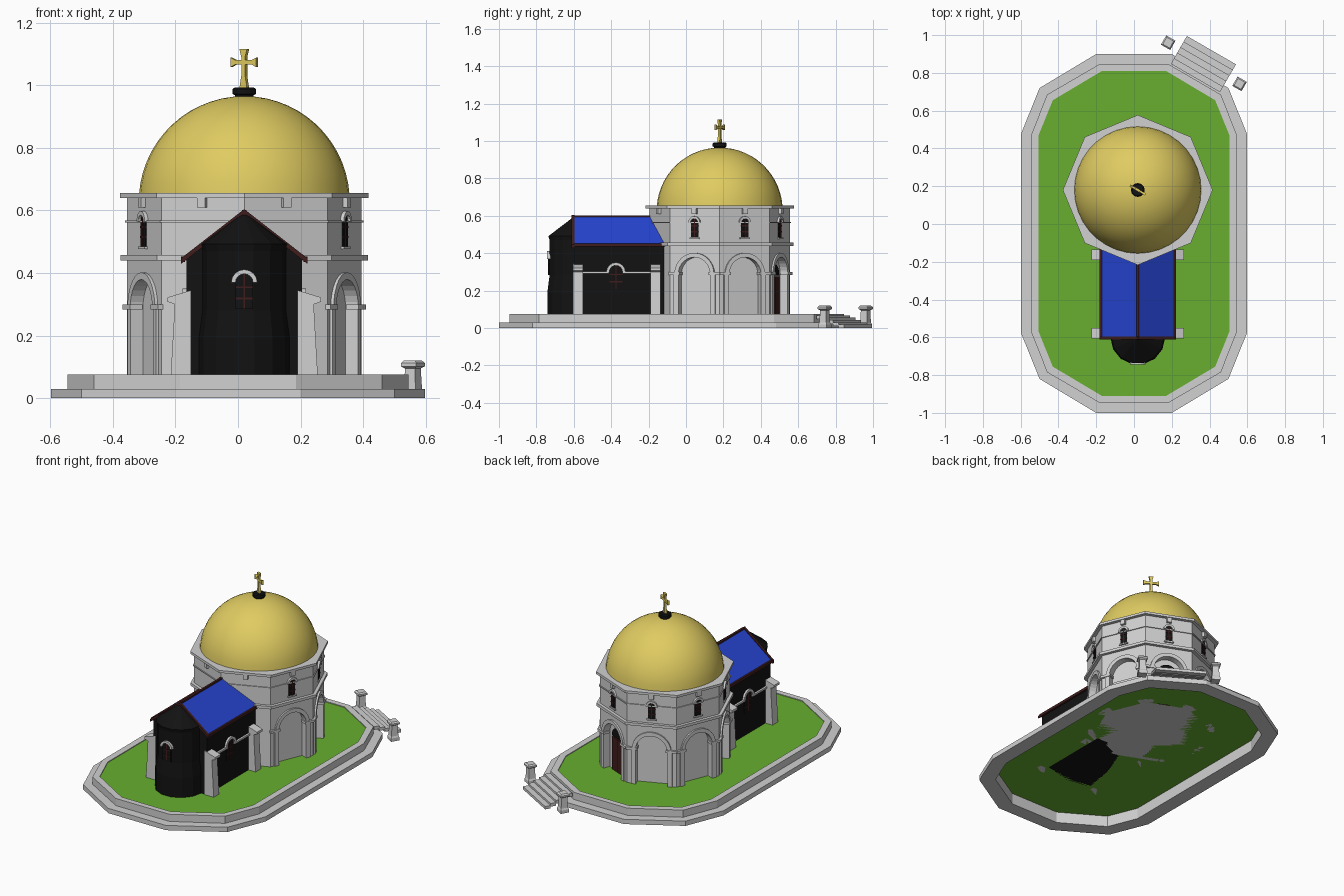
import bpy, bmesh
from math import sin, cos, pi, radians
from mathutils import Matrix, Vector

if "Cube" in bpy.data.objects:
    bpy.data.objects.remove(bpy.data.objects["Cube"])


def material(name, rgb):
    m = bpy.data.materials.new(name)
    m.use_nodes = True
    m.diffuse_color = (*rgb, 1)
    bsdf = m.node_tree.nodes["Principled BSDF"]
    bsdf.inputs["Base Color"].default_value = (*rgb, 1)
    bsdf.inputs["Roughness"].default_value = 0.8
    return m


STONE = material("pale stone", (0.64, 0.64, 0.64))
GOLD = material("gold", (0.74, 0.60, 0.12))
GRASS = material("grass green", (0.14, 0.43, 0.03))
BLUE = material("roof blue", (0.02, 0.06, 0.66))
BLACK = material("black wall", (0.006, 0.006, 0.006))
BROWN = material("dark red brown", (0.05, 0.012, 0.012))

CX, CY = 0.02, 0.18          # drum centre
GROUND = 0.07


def finish(name, bm, mat):
    bmesh.ops.recalc_face_normals(bm, faces=bm.faces)
    me = bpy.data.meshes.new(name)
    bm.to_mesh(me)
    bm.free()
    me.materials.append(mat)
    ob = bpy.data.objects.new(name, me)
    bpy.context.collection.objects.link(ob)
    return ob


def frame(x, y, deg, out=0.0):
    """Local x along the wall, local y outward at angle deg, z up."""
    a = radians(deg)
    m = Matrix(((sin(a), cos(a), 0), (-cos(a), sin(a), 0), (0, 0, 1))).to_4x4()
    m.translation = (x + out * cos(a), y + out * sin(a), 0)
    return m


def plate(name, pts, y0, y1, mat, m=None):
    """Extrude an (x, z) outline along local y."""
    m = m or Matrix()
    bm = bmesh.new()
    a, b = [[bm.verts.new(m @ Vector((x, y, z))) for x, z in pts] for y in (y0, y1)]
    bm.faces.new(a)
    bm.faces.new(b[::-1])
    for i in range(len(pts)):
        j = (i + 1) % len(pts)
        bm.faces.new((a[i], b[i], b[j], a[j]))
    return finish(name, bm, mat)


def rect(x0, x1, z0, z1):
    return [(x0, z0), (x1, z0), (x1, z1), (x0, z1)]


def arc(r, z, n=12, x=0.0):
    return [(x + r * cos(pi * i / n), z + r * sin(pi * i / n)) for i in range(n + 1)]


def band(r0, r1, z, n=12):
    return arc(r1, z, n) + arc(r0, z, n)[::-1]


def lathe(name, prof, mat, x, y, n=8, start=0.0, span=2 * pi):
    """Spin an (r, z) profile into flat sides."""
    bm = bmesh.new()
    rows = [[bm.verts.new((x + r * cos(start + span * i / n), y + r * sin(start + span * i / n), z))
             for i in range(n + 1)] for r, z in prof]
    for p, q in zip(rows, rows[1:]):
        for i in range(n):
            bm.faces.new((p[i], p[i + 1], q[i + 1], q[i]))
    bmesh.ops.remove_doubles(bm, verts=bm.verts, dist=1e-5)
    return finish(name, bm, mat)


def prism(name, r, z0, z1, mat, n=8):
    return lathe(name, [(0, z0), (r, z0), (r, z1), (0, z1)], mat, CX, CY, n)


def outline(corners):
    """Mirror a quarter outline into the twelve-sided plan."""
    q = list(corners)
    half = q + [(x, -y) for x, y in q[::-1]]
    return [(x, y - 0.05) for x, y in half + [(-x, -y) for x, y in half]]


def ring(name, outer, inner, z0, z1, mat):
    bm = bmesh.new()
    loops = [[bm.verts.new((x, y, z)) for x, y in pts]
             for pts, z in ((outer, z0), (outer, z1), (inner, z1), (inner, z0))]
    for k in range(4):
        p, q = loops[k], loops[(k + 1) % 4]
        for i in range(len(p)):
            j = (i + 1) % len(p)
            bm.faces.new((p[i], p[j], q[j], q[i]))
    return finish(name, bm, mat)


# Stepped platform and lawn
lawn = outline([(0.17, 0.86), (0.43, 0.705), (0.505, 0.52)])
ring("lower_step", outline([(0.2, 0.95), (0.5, 0.77), (0.597, 0.53)]), lawn, 0, 0.03, STONE)
ring("upper_step", outline([(0.185, 0.895), (0.46, 0.735), (0.545, 0.52)]), lawn, 0.03, 0.075, STONE)
bm = bmesh.new()
bm.faces.new([bm.verts.new((x, y, GROUND)) for x, y in lawn])
finish("lawn", bm, GRASS)

# Entrance stairs with a post on each side
stair = frame(0.325, 0.773, 60)
for i in range(5):
    top = 0.068 - 0.0125 * i
    plate("stair_tread", rect(-0.15, 0.15, max(0, top - 0.02), top), 0.034 * i, 0.034 * (i + 1), STONE, stair)
for side in (-0.218, 0.218):
    p = stair @ Vector((side, 0.09, 0))
    lathe("stair_post", [(0, 0), (0.036, 0), (0.036, 0.02), (0.03, 0.03), (0.026, 0.095), (0.04, 0.102),
                         (0.04, 0.112), (0.03, 0.12), (0, 0.12)], STONE, p.x, p.y, 4, radians(15))


def window(m, w, z0, z1, hood):
    """Arched pane with glazing bars and a stone hood."""
    r = w / 2
    plate("window_pane", [(-r, z0), (r, z0)] + arc(r, z1 - r, 8), -0.004, 0.003, BLACK, m)
    plate("window_mullion", rect(-0.003, 0.003, z0, z1), 0, 0.006, BROWN, m)
    for f in (0.3, 0.62):
        z = z0 + (z1 - z0) * f
        plate("window_bar", rect(-r, r, z - 0.003, z + 0.003), 0, 0.006, BROWN, m)
    plate("window_hood", band(r, r + hood, z1 - r, 8), -0.01, 0.012, STONE, m)


# Octagonal drum: core, cornices and upper storey
R = 0.375
AP = R * cos(pi / 8)
HALF = R * sin(pi / 8)
prism("drum_core", 0.338, GROUND, 0.45, STONE)
prism("upper_drum", R, 0.45, 0.645, STONE)
prism("lower_cornice", 0.395, 0.44, 0.457, STONE)
prism("string_course", 0.381, 0.561, 0.568, STONE)
prism("top_cornice", 0.397, 0.64, 0.655, STONE)

SPRING, NICHE = 0.287, 0.092
for k in range(8):
    deg = 22.5 + 45 * k
    m = frame(CX, CY, deg, AP)
    plate("cornice_bracket", rect(-0.014, 0.014, 0.61, 0.642), -0.005, 0.016, STONE, m)
    if k in (5, 6):          # faces joined to the nave stay plain
        plate("plain_wall", rect(-HALF, HALF, GROUND, 0.445), -0.04, 0, STONE, m)
        continue
    wall = [(HALF, GROUND), (HALF, 0.445), (-HALF, 0.445), (-HALF, GROUND), (-NICHE, GROUND)]
    plate("arcade_wall", wall + arc(NICHE, SPRING, 14)[::-1] + [(NICHE, GROUND)], -0.036, 0, STONE, m)
    plate("arch_moulding", band(NICHE, 0.115, SPRING, 14), -0.01, 0.01, STONE, m)
    for s in (-1, 1):
        x0, x1 = sorted((s * (NICHE - 0.008), s * (HALF + 0.004)))
        plate("pier_capital", rect(x0, x1, 0.284, 0.299), -0.03, 0.013, STONE, m)
        x0, x1 = sorted((s * NICHE, s * (NICHE + 0.028)))
        plate("pier_pilaster", rect(x0, x1, GROUND, 0.285), -0.02, 0.008, STONE, m)
    window(m, 0.042, 0.485, 0.585, 0.013)
    plate("window_sill", rect(-0.028, 0.028, 0.477, 0.485), -0.005, 0.01, STONE, m)

# Door in the niche facing the stairs
door = frame(CX, CY, 67.5, 0.338 * cos(pi / 8))
plate("door", rect(-0.06, 0.06, GROUND, 0.275), -0.005, 0.008, BROWN, door)
plate("door_gap", rect(-0.003, 0.003, GROUND, 0.275), 0, 0.01, BLACK, door)
plate("door_arch", arc(0.06, 0.282, 10), -0.005, 0.008, BLACK, door)

# Dome, lantern and cross
DR, DZ = 0.337, 0.628
steps = [radians(4 + 86 * i / 14) for i in range(15)]
dome = lathe("dome", [(DR * cos(a), DZ + DR * sin(a)) for a in steps], GOLD, CX, CY, 36)
dome.data.shade_smooth()
lathe("lantern", [(0.03, 0.95), (0.03, 0.968), (0.037, 0.972), (0.037, 0.988), (0.03, 0.993), (0, 0.993)],
      BLACK, CX, CY, 12)
cross = frame(CX, CY, 60)
plate("cross_upright", [(-0.014, 0.99), (0.014, 0.99), (0.007, 1.03), (0.007, 1.09), (0.014, 1.115),
                        (-0.014, 1.115), (-0.007, 1.09), (-0.007, 1.03)], -0.007, 0.007, GOLD, cross)
for s in (-1, 1):
    plate("cross_arm", [(0, 1.066), (s * 0.03, 1.066), (s * 0.047, 1.058), (s * 0.047, 1.088),
                        (s * 0.03, 1.08), (0, 1.08)], -0.006, 0.006, GOLD, cross)

# Nave walls and pitched roof
W, FRONT = 0.185, -0.6
gable = [(CX - W, GROUND), (CX + W, GROUND), (CX + W, 0.45), (CX, 0.59), (CX - W, 0.45)]
plate("nave_walls", gable, FRONT, -0.09, BLACK)


def chevron(w, eave, top, thick):
    return [(CX - w, eave), (CX, top), (CX + w, eave), (CX + w, eave - thick),
            (CX, top - thick), (CX - w, eave - thick)]


plate("nave_roof", chevron(0.197, 0.447, 0.598, 0.012), FRONT, -0.1, BLUE)
plate("gable_trim", chevron(0.202, 0.447, 0.604, 0.018), FRONT - 0.012, FRONT + 0.004, BROWN)
plate("ridge_trim", rect(CX - 0.007, CX + 0.007, 0.585, 0.602), FRONT, -0.15, BROWN)
for s in (-1, 1):
    x0, x1 = sorted((CX + s * 0.19, CX + s * 0.202))
    plate("eave_trim", rect(x0, x1, 0.435, 0.452), FRONT, -0.1, BROWN)

# Nave side windows, string courses and buttresses
for deg in (0, 180):
    m = frame(CX, -0.375, deg, W)
    window(m, 0.07, 0.21, 0.335, 0.016)
    for s in (-1, 1):
        x0, x1 = sorted((s * 0.036, s * 0.19))
        plate("nave_string_course", rect(x0, x1, 0.291, 0.302), -0.005, 0.012, STONE, m)
    for y in (-0.578, -0.163):
        plate("buttress", [(0.17, GROUND), (0.235, GROUND), (0.222, 0.3), (0.245, 0.308), (0.245, 0.322),
                           (0.17, 0.345)], -0.027, 0.027, STONE, frame(CX, y, deg + 90))

# Rounded apse with a half-cone roof and a window
lathe("apse", [(0.145, GROUND), (0.145, 0.19), (0.133, 0.28), (0.133, 0.47), (0.139, 0.492), (0, 0.595)],
      BLACK, CX, FRONT, 7, pi, pi)
window(frame(CX, FRONT, 270, 0.132), 0.056, 0.285, 0.397, 0.014)
